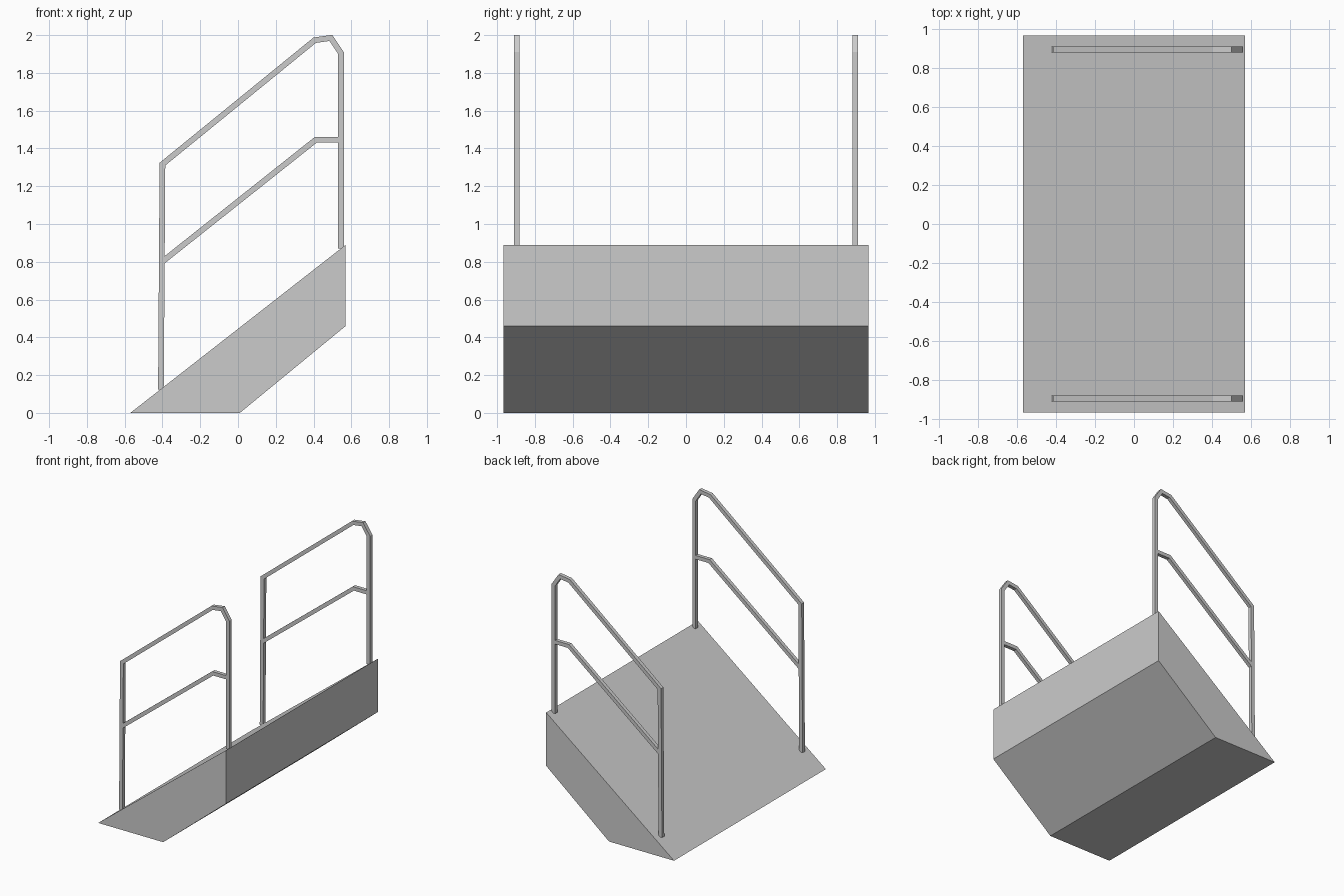
import bpy, bmesh
from mathutils import Vector

if "Cube" in bpy.data.objects:
    bpy.data.objects.remove(bpy.data.objects["Cube"])


def make_object(name, bm):
    bmesh.ops.recalc_face_normals(bm, faces=bm.faces)
    mesh = bpy.data.meshes.new(name)
    bm.to_mesh(mesh)
    bm.free()
    obj = bpy.data.objects.new(name, mesh)
    bpy.context.collection.objects.link(obj)
    return obj


def prism(name, profile, y0, y1):
    """Extrude an x-z profile along y."""
    bm = bmesh.new()
    face = bm.faces.new([bm.verts.new((x, y0, z)) for x, z in profile])
    new = bmesh.ops.extrude_face_region(bm, geom=[face])["geom"]
    bmesh.ops.translate(bm, vec=(0, y1 - y0, 0),
                        verts=[v for v in new if isinstance(v, bmesh.types.BMVert)])
    return make_object(name, bm)


def square_bar(name, path, y, t=0.03):
    """Sweep a square section along an x-z path with mitred corners."""
    pts = [Vector(p) for p in path]
    dirs = [(b - a).normalized() for a, b in zip(pts, pts[1:])]
    bm = bmesh.new()
    rings = []
    for i, p in enumerate(pts):
        d0, d1 = dirs[max(i - 1, 0)], dirs[min(i, len(dirs) - 1)]
        n0, n1 = Vector((-d0.y, d0.x)), Vector((-d1.y, d1.x))
        m = (n0 + n1).normalized()
        m *= (t / 2) / m.dot(n0)
        rings.append([bm.verts.new((p.x + s * m.x, y + u * t / 2, p.y + s * m.y))
                      for s, u in ((-1, -1), (1, -1), (1, 1), (-1, 1))])
    for a, b in zip(rings, rings[1:]):
        for k in range(4):
            j = (k + 1) % 4
            bm.faces.new((a[k], a[j], b[j], b[k]))
    bm.faces.new(rings[0])
    bm.faces.new(rings[-1])
    return make_object(name, bm)


# Sloped stair body
prism("ramp_body", [(-0.57, 0), (0.01, 0), (0.57, 0.46), (0.57, 0.89)], -0.967, 0.967)

# Handrail loop and middle rail on each side
top_path = [(-0.408, 0.125), (-0.400, 1.317), (0.406, 1.973),
            (0.492, 1.985), (0.545, 1.905), (0.545, 0.87)]
mid_path = [(-0.402, 0.80), (0.412, 1.446), (0.54, 1.446)]
for side, y in (("front", -0.896), ("back", 0.896)):
    square_bar(f"{side}_handrail", top_path, y)
    square_bar(f"{side}_middle_rail", mid_path, y)
